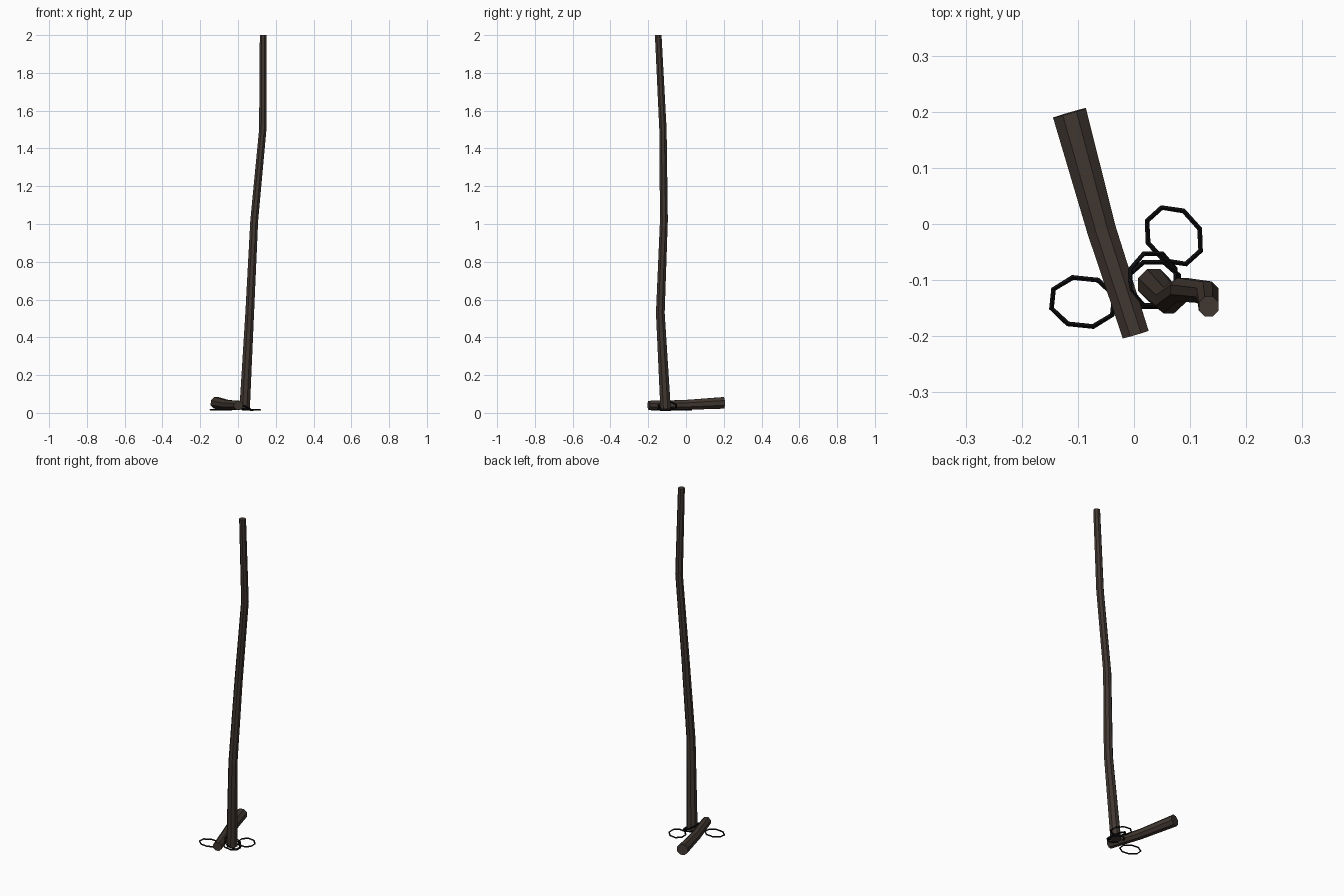
import bpy, bmesh, math
from mathutils import Vector, Matrix

if "Cube" in bpy.data.objects:
    bpy.data.objects.remove(bpy.data.objects["Cube"])


def material(name, col):
    m = bpy.data.materials.new(name)
    m.diffuse_color = (*col, 1)
    m.use_nodes = True
    m.node_tree.nodes["Principled BSDF"].inputs["Base Color"].default_value = m.diffuse_color
    return m


WOOD = material("dark wood", (0.053, 0.039, 0.031))
CORD = material("black cord", (0.004, 0.004, 0.005))


def finish(name, bm, mat):
    bmesh.ops.recalc_face_normals(bm, faces=bm.faces)
    me = bpy.data.meshes.new(name)
    bm.to_mesh(me)
    bm.free()
    me.materials.append(mat)
    ob = bpy.data.objects.new(name, me)
    bpy.context.collection.objects.link(ob)
    return ob


def bridge(bm, a, b):
    n = len(a)
    for i in range(n):
        bm.faces.new((a[i], a[(i + 1) % n], b[(i + 1) % n], b[i]))


def branch(name, axis, stations, sides=8):
    """Tapered, faceted stick through (centre, radius) stations."""
    bm = bmesh.new()
    rot = Vector(axis).to_track_quat('Z', 'Y')
    rings = []
    for c, r in stations:
        rings.append([bm.verts.new(Vector(c) + rot @ Vector((
            r * math.cos(math.tau * (i + .5) / sides),
            r * math.sin(math.tau * (i + .5) / sides), 0))) for i in range(sides)])
    for a, b in zip(rings, rings[1:]):
        bridge(bm, a, b)
    bm.faces.new(rings[0])
    bm.faces.new(rings[-1])
    return finish(name, bm, WOOD)


def cord_loop(name, centre, rx, ry, turn=0, tilt=0, sides=8, thick=0.0045):
    """Eight-sided cord loop with a square section."""
    bm = bmesh.new()
    mat = (Matrix.Translation(centre) @ Matrix.Rotation(tilt, 4, 'Y')
           @ Matrix.Rotation(turn, 4, 'Z'))
    rings = []
    for i in range(sides):
        a = math.tau * (i + .5) / sides
        rings.append([bm.verts.new(mat @ Vector((
            (rx + dr) * math.cos(a), (ry + dr) * math.sin(a), dz)))
            for dr, dz in ((thick, 0), (0, thick), (-thick, 0), (0, -thick))])
    for i in range(sides):
        bridge(bm, rings[i], rings[(i + 1) % sides])
    return finish(name, bm, CORD)


# Long crooked handle
branch("handle", (0, 0, 1), [
    ((0.035, -0.108, 0.02), 0.030),
    ((0.062, -0.136, 0.53), 0.025),
    ((0.086, -0.117, 1.02), 0.0225),
    ((0.131, -0.122, 1.50), 0.021),
    ((0.133, -0.147, 2.00), 0.019)])

# Short crosspiece at the foot
branch("crosspiece", (-0.28, 0.96, 0.03), [
    ((0.003, -0.197, 0.040), 0.026),
    ((-0.058, -0.010, 0.042), 0.028),
    ((-0.115, 0.198, 0.053), 0.033)])

# Lashing round the joint
cord_loop("lashing_upper", (0.034, -0.099, 0.036), 0.049, 0.050,
          tilt=math.radians(28))
cord_loop("lashing_lower", (0.035, -0.108, 0.020), 0.049, 0.043,
          tilt=math.radians(8))

# Bow loops lying flat on either side
cord_loop("bow_loop_left", (-0.091, -0.139, 0.016), 0.059, 0.045,
          turn=math.radians(-6))
cord_loop("bow_loop_right", (0.071, -0.021, 0.016), 0.056, 0.046,
          turn=math.radians(-48))
